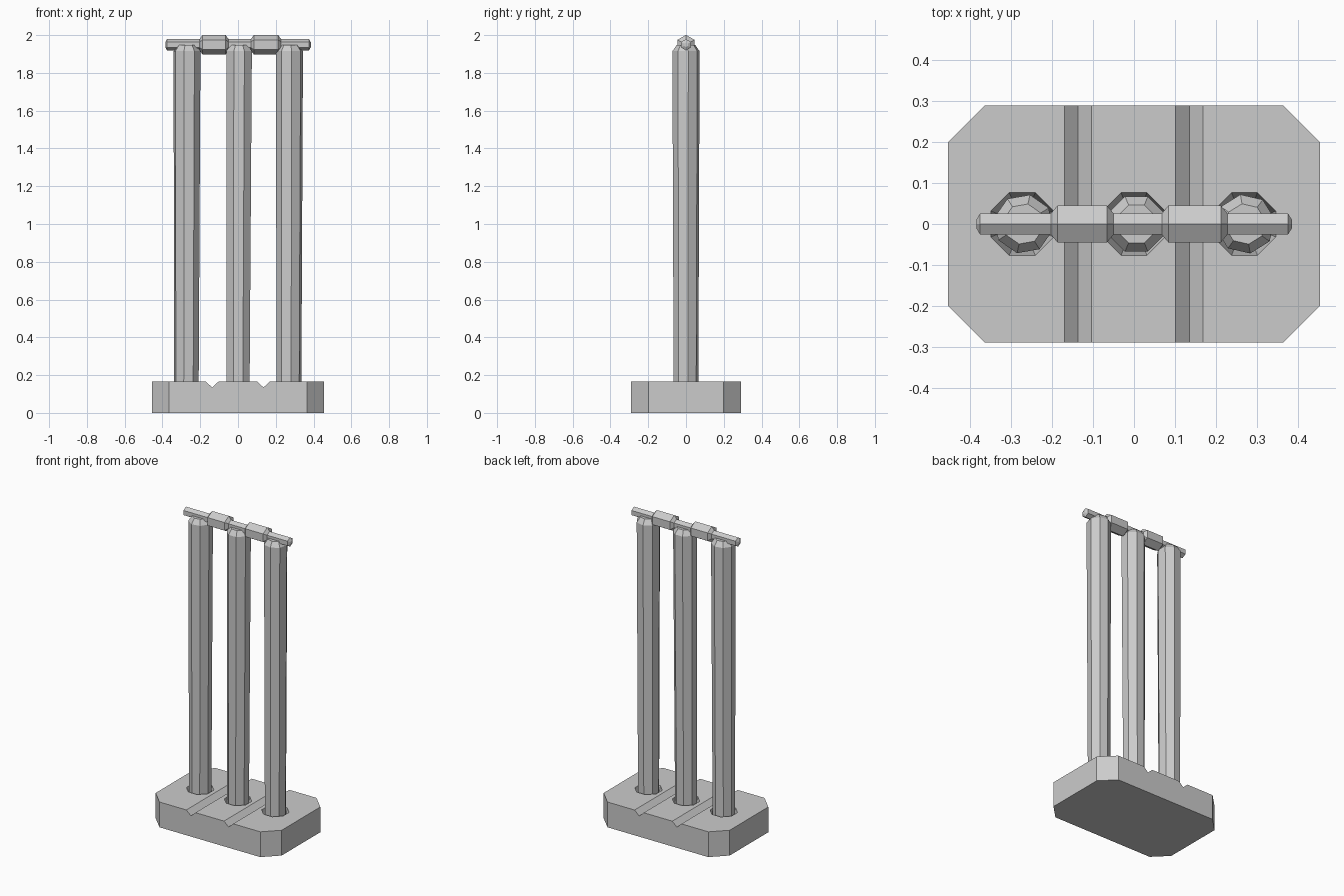
import bpy, bmesh, math
from mathutils import Matrix, Vector

cube = bpy.data.objects.get("Cube")
if cube:
    bpy.data.objects.remove(cube, do_unlink=True)

grey = bpy.data.materials.new("plain_grey")
grey.use_nodes = True
colour = (0.6, 0.6, 0.6, 1)
grey.diffuse_color = colour
grey.node_tree.nodes["Principled BSDF"].inputs["Base Color"].default_value = colour


def add_object(name, bm):
    bmesh.ops.recalc_face_normals(bm, faces=bm.faces[:])
    mesh = bpy.data.meshes.new(name)
    bm.to_mesh(mesh)
    bm.free()
    mesh.materials.append(grey)
    obj = bpy.data.objects.new(name, mesh)
    bpy.context.collection.objects.link(obj)
    return obj


def lathe(name, rings, sides, phase=0, matrix=Matrix()):
    """Faceted solid from (x, height, radius) rings, capped at both ends."""
    bm = bmesh.new()
    loops = []
    for x, h, r in rings:
        loops.append([])
        for i in range(sides):
            a = 2 * math.pi * i / sides + math.radians(phase)
            co = Vector((x + r * math.cos(a), r * math.sin(a), h))
            loops[-1].append(bm.verts.new(matrix @ co))
    for low, high in zip(loops, loops[1:]):
        for i in range(sides):
            j = (i + 1) % sides
            bm.faces.new((low[i], low[j], high[j], high[i]))
    bm.faces.new(loops[0])
    bm.faces.new(loops[-1])
    return add_object(name, bm)


# Base: grooved front profile extruded in depth, with cut-off corners
top, half_x, half_y = 0.165, 0.455, 0.29
profile = [(-half_x, 0), (half_x, 0), (half_x, top)]
for groove in (0.135, -0.137):
    profile += [(groove + 0.033, top), (groove, top - 0.03), (groove - 0.033, top)]
profile.append((-half_x, top))
bm = bmesh.new()
face = bm.faces.new([bm.verts.new((x, -half_y, z)) for x, z in profile])
result = bmesh.ops.extrude_face_region(bm, geom=[face])
bmesh.ops.translate(bm, vec=(0, 2 * half_y, 0),
                    verts=[v for v in result["geom"] if isinstance(v, bmesh.types.BMVert)])
bmesh.ops.recalc_face_normals(bm, faces=bm.faces[:])
corners = [e for e in bm.edges
           if all(abs(abs(v.co.x) - half_x) < 0.001 for v in e.verts)
           and abs(e.verts[0].co.z - e.verts[1].co.z) > 0.1]
bmesh.ops.bevel(bm, geom=corners, offset=0.091, segments=1, affect='EDGES')
base = add_object("base", bm)

# Stumps, each standing in a tapered socket cut into the base
floor = 0.08
stumps = [("right_stump", -0.273, -0.27, 10),
          ("middle_stump", 0, 0.006, 0),
          ("left_stump", 0.27, 0.272, -13)]
for name, foot, head, turn in stumps:
    cutter = lathe("socket_cutter", [(foot, floor, 0.066), (foot, top, 0.083),
                                     (foot, top + 0.03, 0.089)], 8, 22.5)
    cutter.hide_render = True
    cut = base.modifiers.new("socket", 'BOOLEAN')
    cut.operation = 'DIFFERENCE'
    cut.solver = 'EXACT'
    cut.object = cutter
    bpy.context.view_layer.objects.active = base
    bpy.ops.object.modifier_apply(modifier=cut.name)
    bpy.data.objects.remove(cutter, do_unlink=True)
    lathe(name, [(foot, floor, 0.066), (head, 1.915, 0.073), (head, 1.947, 0.05)],
          8, 22.5 + turn)

# Bails: one six-sided rod with two barrels, resting across the stumps
rod, barrel = 0.03, 0.052
rings = [(0, -0.385, 0.012), (0, -0.376, rod)]
for start, end in ((-0.203, -0.05), (0.068, 0.228)):
    rings += [(0, start, rod), (0, start + 0.016, barrel),
              (0, end - 0.016, barrel), (0, end, rod)]
rings += [(0, 0.376, rod), (0, 0.386, 0.012)]
lathe("bails", rings, 6, 0,
      Matrix.Translation((0, 0, 1.949)) @ Matrix.Rotation(math.pi / 2, 4, 'Y'))
